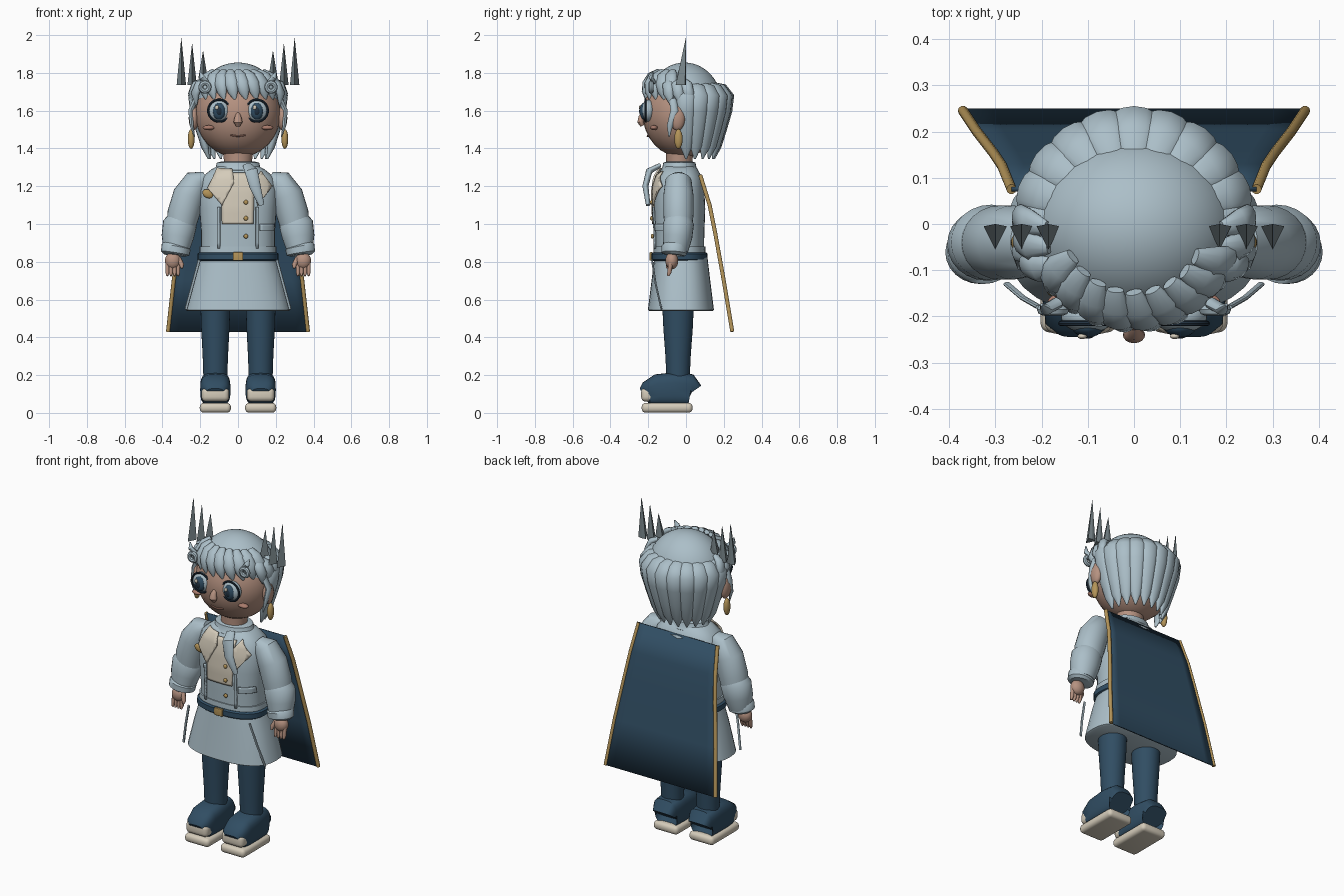
import bpy, bmesh, math
from math import sin, cos, pi, radians
from mathutils import Vector, Matrix

old = bpy.data.objects.get("Cube")
if old:
    bpy.data.objects.remove(old, do_unlink=True)


def material(name, r, g, b):
    m = bpy.data.materials.new(name)
    m.use_nodes = True
    m.diffuse_color = (r, g, b, 1)
    m.node_tree.nodes["Principled BSDF"].inputs["Base Color"].default_value = (r, g, b, 1)
    return m


PALE = material("pale blue", .41, .52, .58)
NAVY = material("navy", .03, .075, .125)
SKIN = material("skin", .47, .29, .22)
LIP = material("rose skin", .40, .20, .15)
GOLD = material("gold", .46, .30, .10)
CREAM = material("cream", .66, .60, .49)
STEEL = material("steel grey", .20, .25, .27)
DARK = material("dark slate", .015, .03, .05)


def finish(bm, name, mat, angle=40):
    bmesh.ops.recalc_face_normals(bm, faces=bm.faces)
    me = bpy.data.meshes.new(name)
    bm.to_mesh(me)
    bm.free()
    me.materials.append(mat)
    for p in me.polygons:
        p.use_smooth = True
    me.set_sharp_from_angle(angle=radians(angle))
    ob = bpy.data.objects.new(name, me)
    bpy.context.scene.collection.objects.link(ob)
    return ob


def ball(name, c, r, mat, rot=0):
    bm = bmesh.new()
    bmesh.ops.create_uvsphere(bm, u_segments=28, v_segments=16, radius=1)
    bm.transform(Matrix.Translation(c) @ Matrix.Rotation(rot, 4, 'Y') @ Matrix.Diagonal((*r, 1)))
    return finish(bm, name, mat)


def box(name, c, size, mat, bevel=.01):
    bm = bmesh.new()
    bmesh.ops.create_cube(bm, size=1)
    bm.transform(Matrix.Translation(c) @ Matrix.Diagonal((*size, 1)))
    bmesh.ops.bevel(bm, geom=bm.edges[:], offset=bevel, segments=4, profile=.5, affect='EDGES')
    return finish(bm, name, mat)


def sweep(name, sections, mat, side=(1, 0, 0), n=20, power=2, angle=40):
    """Loft rounded sections (point, half width, half depth) along a path."""
    bm = bmesh.new()
    pts = [Vector(s[0]) for s in sections]
    rings = []
    for i, (_, w, d) in enumerate(sections):
        t = (pts[min(i + 1, len(pts) - 1)] - pts[max(i - 1, 0)]).normalized()
        u = Vector(side)
        u = (u - t * u.dot(t)).normalized()
        v = t.cross(u)
        ring = []
        for k in range(n):
            c, s = cos(2 * pi * k / n), sin(2 * pi * k / n)
            c = math.copysign(abs(c) ** (2 / power), c)
            s = math.copysign(abs(s) ** (2 / power), s)
            ring.append(bm.verts.new(pts[i] + u * w * c + v * d * s))
        rings.append(ring)
    for a, b in zip(rings, rings[1:]):
        for k in range(n):
            bm.faces.new((a[k], a[(k + 1) % n], b[(k + 1) % n], b[k]))
    bm.faces.new(rings[0])
    bm.faces.new(rings[-1])
    return finish(bm, name, mat, angle)


def upright(name, rows, mat, x=0, y=-.035, power=2, n=32):
    return sweep(name, [((x, y, z), w, d) for z, w, d in rows], mat, n=n, power=power)


def ring(name, c, major, minor, mat, axis='Y', stretch=(1, 1, 1)):
    pts = [(major * cos(a), major * sin(a)) for a in [2 * pi * k / 32 for k in range(32)]]
    bm = bmesh.new()
    loops = [[bm.verts.new((px * (1 + minor / major * cos(b)), py * (1 + minor / major * cos(b)),
                            minor * sin(b))) for b in [2 * pi * j / 8 for j in range(8)]] for px, py in pts]
    for k in range(32):
        a, b = loops[k], loops[(k + 1) % 32]
        for j in range(8):
            bm.faces.new((a[j], b[j], b[(j + 1) % 8], a[(j + 1) % 8]))
    turn = Matrix.Rotation(pi / 2, 4, 'X') if axis == 'Y' else Matrix()
    bm.transform(Matrix.Translation(c) @ Matrix.Diagonal((*stretch, 1)) @ turn)
    return finish(bm, name, mat)


# Coat body, skirt, belt and collar
TORSO = [(.83, .195, .13), (.95, .195, .132), (1.08, .205, .137), (1.18, .21, .132),
         (1.25, .19, .12), (1.29, .14, .095), (1.31, .10, .075)]
P = 2.5
upright("coat_body", TORSO, PALE, power=P)
upright("coat_waistband", [(.845, .205, .138), (.88, .203, .137)], PALE, power=P)
upright("coat_skirt", [(.83, .2, .14), (.72, .235, .153), (.6, .265, .168), (.545, .278, .175),
                       (.54, .268, .168)], PALE, y=-.027, power=P)
upright("belt", [(.805, .205, .14), (.812, .215, .148), (.842, .215, .148), (.85, .205, .14)], NAVY, power=P)
box("belt_buckle", (0, -.185, .828), (.055, .015, .045), GOLD, .004)
upright("neck", [(1.27, .075, .07), (1.34, .075, .07), (1.42, .085, .075)], SKIN)
upright("collar", [(1.27, .125, .095), (1.285, .13, .1), (1.3, .118, .09), (1.325, .112, .085),
                   (1.33, .09, .07)], PALE)


def coat_front(x, z):
    for (z0, w0, d0), (z1, w1, d1) in zip(TORSO, TORSO[1:]):
        if z <= z1:
            break
    f = min(1, (z - z0) / (z1 - z0))
    w, d = w0 + (w1 - w0) * f, d0 + (d1 - d0) * f
    return -.035 - d * max(0, 1 - min(1, abs(x) / w) ** P) ** (1 / P)


def coat_plate(name, outline, mat, lift):
    """Thin plate that follows the curved front of the coat."""
    bm = bmesh.new()
    bm.faces.new([bm.verts.new((x, 0, z)) for x, z in outline])
    for k in range(-9, 10):
        for co, no in (((k * .022, 0, 0), (1, 0, 0)), ((0, 0, 1.1 + k * .022), (0, 0, 1))):
            bmesh.ops.bisect_plane(bm, geom=bm.verts[:] + bm.edges[:] + bm.faces[:], plane_co=co, plane_no=no)
    for v in bm.verts:
        v.co.y = coat_front(v.co.x, v.co.z) - lift
    ob = finish(bm, name, mat)
    mod = ob.modifiers.new("thickness", 'SOLIDIFY')
    mod.thickness, mod.offset = .009, 0


# Coat front: shirt panel, lapels, strips, pocket and buttons
coat_plate("shirt_panel", [(-.085, 1.0), (.08, 1.0), (.09, 1.27), (-.09, 1.27)], CREAM, .006)
coat_plate("right_lapel", [(-.11, 1.295), (-.16, 1.19), (-.085, 1.1), (-.02, 1.22), (-.03, 1.29)], CREAM, .014)
coat_plate("left_lapel", [(.12, 1.28), (.18, 1.2), (.105, 1.1), (.07, 1.2)], CREAM, .014)
coat_plate("pocket_flap", [(.115, .965), (.19, .965), (.19, 1.0), (.115, 1.0)], PALE, .01)
for s, label in ((-1, "right"), (1, "left")):
    coat_plate(label + "_coat_strip", [(s * .095, .87), (s * .108, .87), (s * .108, 1.09), (s * .095, 1.09)], PALE, .01)
for z in (1.115, 1.03, .935):
    ball("coat_button", (.042, coat_front(.042, z) - .013, z), (.012, .008, .012), GOLD)
ball("brooch", (-.16, coat_front(-.16, 1.16) - .012, 1.16), (.03, .012, .022), GOLD, .5)
sweep("scarf_tail", [((.05, -.14, 1.31), .025, .012), ((.07, -.195, 1.28), .035, .018),
                     ((.09, -.215, 1.2), .03, .016), ((.125, -.2, 1.1), .015, .012)], PALE)

# Cape with gold edging
CAPE = [(.265, .075, 1.26), (.285, .125, 1.1), (.305, .155, .95), (.34, .2, .7), (.37, .245, .43)]
bm = bmesh.new()
grid = [[bm.verts.new((w * k / 6, y, z)) for k in range(-6, 7)] for w, y, z in CAPE]
for a, b in zip(grid, grid[1:]):
    for k in range(12):
        bm.faces.new((a[k], a[k + 1], b[k + 1], b[k]))
mod = finish(bm, "cape", NAVY).modifiers.new("thickness", 'SOLIDIFY')
mod.thickness, mod.offset = .01, 0

for s, label in ((-1, "right"), (1, "left")):
    def m(x, y, z):
        return (s * x, y, z)

    sweep(label + "_cape_trim", [(m(*p), .011, .011) for p in CAPE], GOLD, n=10)
    sweep(label + "_skirt_strip", [(m(.205, -.18, .81), .008, .005), (m(.24, -.16, .68), .008, .005),
                                   (m(.275, -.13, .55), .008, .005)], PALE, n=8)

    # Arm, cuff and hand
    sweep(label + "_upper_sleeve", [(m(.17, -.04, 1.25), .03, .04), (m(.215, -.04, 1.225), .07, .07),
                                    (m(.26, -.04, 1.15), .085, .08), (m(.29, -.04, 1.05), .085, .08),
                                    (m(.305, -.04, .97), .075, .072)], PALE, n=24)
    sweep(label + "_lower_sleeve", [(m(.298, -.04, 1.03), .07, .07), (m(.308, -.04, 1.0), .09, .082),
                                    (m(.32, -.045, .93), .085, .078), (m(.328, -.055, .86), .068, .066)], PALE, n=24)
    sweep(label + "_cuff", [(m(.324, -.06, .89), .068, .062), (m(.327, -.06, .88), .078, .07),
                            (m(.333, -.062, .845), .076, .068), (m(.334, -.063, .835), .06, .055)], PALE, n=24)
    ball(label + "_palm", m(.345, -.075, .805), (.042, .034, .045), SKIN)
    for k in range(4):
        x = .317 + k * .019
        sweep(label + "_finger", [(m(x, -.08, .80), .011, .012), (m(x, -.088, .745), .011, .012),
                                  (m(x, -.094, .725), .005, .006)], SKIN, n=10)
    sweep(label + "_thumb", [(m(.315, -.08, .82), .013, .013), (m(.298, -.095, .785), .013, .013),
                             (m(.297, -.1, .765), .006, .006)], SKIN, n=10)

    # Leg and boot
    upright(label + "_leg", [(.15, .062, .06), (.3, .067, .067), (.45, .075, .078), (.6, .08, .085)],
            NAVY, x=s * .12, y=-.042)
    sweep(label + "_boot", [(m(.12, .032, .11), .065, .06), (m(.12, .025, .12), .076, .085),
                            (m(.12, -.06, .125), .08, .09), (m(.12, -.15, .12), .08, .085),
                            (m(.12, -.205, .1), .072, .065), (m(.12, -.222, .09), .05, .045)],
          NAVY, n=28, power=3.2)
    box(label + "_sole", m(.12, -.1, .027), (.165, .27, .052), CREAM, .022)
    box(label + "_toe_cap", m(.12, -.2, .097), (.146, .075, .075), CREAM, .025)

    # Ear, earring and eye
    ball(label + "_ear", m(.235, -.045, 1.56), (.026, .04, .065), SKIN)
    ball(label + "_earring", m(.248, -.04, 1.45), (.018, .022, .052), GOLD)
    ball(label + "_eye", m(.1, -.2, 1.6), (.058, .036, .058), PALE)
    ring(label + "_eye_rim", m(.1, -.215, 1.6), .058, .006, DARK)
    ball(label + "_iris", m(.1, -.222, 1.597), (.034, .023, .045), NAVY)
    ball(label + "_pupil", m(.1, -.23, 1.597), (.02, .018, .029), DARK)
    ball(label + "_eye_glint", (s * .1 - .012, -.243, 1.617), (.01, .006, .012), CREAM)
    ball(label + "_cheek", m(.155, -.17, 1.51), (.032, .02, .013), LIP)

    # Crown spikes
    for x, base, top in ((.30, 1.735, 1.99), (.243, 1.735, 1.96), (.185, 1.77, 1.92)):
        bm = bmesh.new()
        tip = bm.verts.new(m(x, 0, top))
        foot = [bm.verts.new(m(x + dx, dy, base)) for dx, dy in ((-.025, -.005), (0, -.055), (.025, -.005), (0, 0))]
        bm.faces.new(foot)
        for k in range(4):
            bm.faces.new((foot[k], foot[(k + 1) % 4], tip))
        finish(bm, label + "_crown_spike", STEEL, 5)

# Head and face
ball("head", (0, -.02, 1.585), (.228, .21, .232), SKIN)
sweep("nose", [((0, -.22, 1.585), .01, .01), ((0, -.236, 1.565), .018, .016), ((0, -.24, 1.54), .024, .018),
               ((0, -.23, 1.52), .012, .012)], SKIN, n=16)
sweep("mouth", [((x, -.203 + x * x * 3, 1.465 + x * x * 4), .004, .006) for x in (-.04, -.02, 0, .02, .04)],
      LIP, side=(0, 0, 1), n=8)

# Hair cap
cap = bmesh.new()
bmesh.ops.create_uvsphere(cap, u_segments=40, v_segments=24, radius=1)
cap.transform(Matrix.Translation((0, -.008, 1.63)) @ Matrix.Diagonal((.226, .2, .225, 1)))
bmesh.ops.bisect_plane(cap, geom=cap.verts[:] + cap.edges[:] + cap.faces[:], plane_co=(0, 0, 1.64),
                       plane_no=(0, -.25, -1), clear_outer=True)
finish(cap, "hair_cap", PALE)


def lock(name, angle, rows, lean=0):
    """Tapered hair lock; rows are (radius, height, half width, half depth)."""
    a = radians(angle)
    path = []
    for i, (r, z, w, d) in enumerate(rows):
        b = a + lean * i
        path.append(((r * cos(b), r * sin(b) * .97 - .002, z), w, d))
    sweep(name, path, PALE, side=(-sin(a), cos(a), 0), n=12, angle=50)


# Long locks round the back and sides
for k in range(11):
    lock("back_lock", 1 + k * 17.8, [(.15, 1.74, .03, .012), (.2, 1.715, .05, .03), (.233, 1.675, .054, .032),
                                     (.228, 1.6, .048, .026), (.2, 1.5, .042, .024),
                                     (.175, 1.41, .032, .02), (.155, 1.345, .005, .005)])
# Short fringe, side tufts and curls
for k in range(9):
    lock("fringe_lock", 208 + k * 15.5, [(.15, 1.81, .018, .012), (.19, 1.785, .034, .02), (.215, 1.745, .036, .022),
                                         (.222, 1.70, .028, .018), (.215, 1.655, .005, .005)], .05)
for s, label in ((-1, "right"), (1, "left")):
    mid = 270 + s * 62
    for k in range(3):
        lock(label + "_side_tuft", mid + s * k * 13, [(.19, 1.76, .015, .012), (.228, 1.74, .032, .02),
                                                      (.245, 1.69, .03, .02), (.235, 1.63, .006, .006)], s * .05)
    ring(label + "_curl", (s * .175, -.185, 1.725), .022, .013, PALE)
    sweep(label + "_curl_tail", [((s * .165, -.17, 1.75), .014, .012), ((s * .19, -.185, 1.775), .016, .012),
                                 ((s * .2, -.175, 1.805), .003, .003)], PALE, n=10)
    sweep(label + "_temple_lock", [((s * .225, -.07, 1.66), .02, .014), ((s * .25, -.06, 1.6), .022, .014),
                                   ((s * .245, -.085, 1.52), .016, .01), ((s * .23, -.09, 1.46), .003, .003)],
          PALE, side=(0, 1, 0), n=10)
